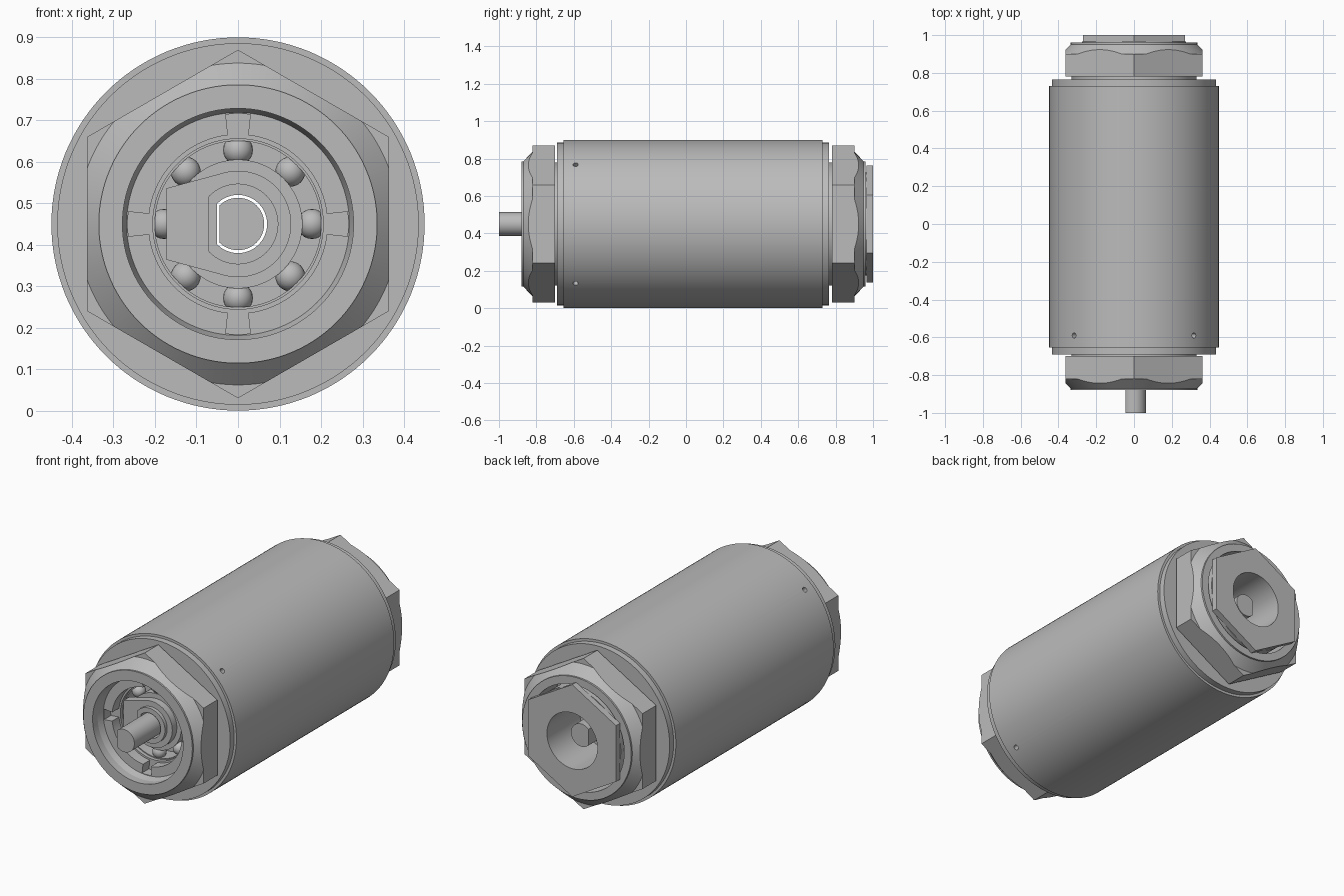
import bpy, bmesh, math
from math import cos, sin, pi, radians
from mathutils import Matrix, Vector

if "Cube" in bpy.data.objects:
    bpy.data.objects.remove(bpy.data.objects["Cube"])

ZC = 0.45  # height of the long axis
grey = bpy.data.materials.new("steel grey")
grey.diffuse_color = (0.5, 0.5, 0.5, 1)
grey.use_nodes = True
grey.node_tree.nodes["Principled BSDF"].inputs["Base Color"].default_value = grey.diffuse_color


def finish(name, bm, smooth=True):
    bmesh.ops.recalc_face_normals(bm, faces=bm.faces)
    me = bpy.data.meshes.new(name)
    bm.to_mesh(me)
    bm.free()
    ob = bpy.data.objects.new(name, me)
    bpy.context.collection.objects.link(ob)
    me.materials.append(grey)
    if smooth:
        shade(ob)
    return ob


def shade(ob):
    bpy.ops.object.select_all(action='DESELECT')
    ob.select_set(True)
    bpy.context.view_layer.objects.active = ob
    bpy.ops.object.shade_smooth_by_angle(angle=radians(30))


def loft(name, section, extra=(), n=96, closed=True, smooth=True):
    """Sweep section(angle) -> [(radius, y), ...] around the y axis."""
    angles = sorted({round(a % (2 * pi), 6) for a in
                     [2 * pi * i / n for i in range(n)] + list(extra)})
    bm = bmesh.new()
    rings = [[bm.verts.new((r * cos(a), y, ZC + r * sin(a))) for r, y in section(a)]
             for a in angles]
    for i, p in enumerate(rings):
        q = rings[(i + 1) % len(rings)]
        m = len(p)
        for j in range(m if closed else m - 1):
            k = (j + 1) % m
            bm.faces.new((p[j], p[k], q[k], q[j]))
    bmesh.ops.remove_doubles(bm, verts=bm.verts, dist=1e-5)
    return finish(name, bm, smooth)


def tube(outer, inner, y0, y1):
    return lambda a: [(inner(a), y0), (outer(a), y0), (outer(a), y1), (inner(a), y1)]


def circle(r):
    return lambda a: r


def hexagon(flat):
    return lambda a: flat / cos((a + pi / 6) % (pi / 3) - pi / 6)


def dee(r, flat):  # circle with a flat on the -x side
    return lambda a: min(r, flat / -cos(a)) if cos(a) < -1e-6 else r


def dee_corners(r, flat):
    t = math.acos(-flat / r)
    return [t, -t]


# Main cylinder with stepped collars and necks
body_profile = [(.21, -.70), (.33, -.70), (.33, -.69), (.435, -.69), (.435, -.655),
                (.449, -.655), (.449, .73), (.435, .73), (.435, .765), (.33, .765),
                (.33, .78), (.16, .78), (.16, -.62), (.21, -.62)]
body = loft("body", lambda a: body_profile, n=128, smooth=False)

# Four small radial pin holes
bm = bmesh.new()
for k in range(4):
    a = pi / 4 + k * pi / 2
    d = Vector((cos(a), 0, sin(a)))
    m = (Matrix.Translation(d * .44 + Vector((0, -.59, ZC)))
         @ d.to_track_quat('Z', 'Y').to_matrix().to_4x4())
    bmesh.ops.create_cone(bm, cap_ends=True, segments=16, radius1=.014, radius2=.014,
                          depth=.1, matrix=m)
cutter = finish("pin_hole_cutter", bm, smooth=False)
cutter.hide_render = True
mod = body.modifiers.new("pin_holes", 'BOOLEAN')
mod.operation, mod.solver, mod.object = 'DIFFERENCE', 'EXACT', cutter
bpy.context.view_layer.objects.active = body
bpy.ops.object.modifier_apply(modifier=mod.name)
bpy.data.objects.remove(cutter)
shade(body)

# Hex nuts with a conical chamfer toward the outer end
nut_hex = hexagon(.363)


def nut(start, side, bore):
    def section(a):
        h = nut_hex(a)
        c = min(h, .387)
        yc = .17 - .05 * (c - .335) / .052
        prof = [(bore, 0), (bore, .18), (.335, .18), (.335, .17), (c, yc), (h, yc), (h, 0)]
        return [(r, start + side * y) for r, y in prof]
    return section


t = math.acos(.363 / .387)
nut_corners = [k * pi / 3 + s * t for k in range(6) for s in (-1, 1)]
loft("front_nut", nut(-.70, -1, .278), nut_corners, 192)
loft("back_nut", nut(.78, 1, .292), nut_corners, 192)

# Ring with four key slots inside the front nut, with a tapered lip
half = math.asin(.03 / .215)


def slotted(a):
    d = (a + pi / 4) % (pi / 2) - pi / 4
    return .265 if abs(d) < half * .8 + 1e-4 else .215


slot_edges = [k * pi / 2 + s * (half * .8 + e) for k in range(4) for s in (-1, 1)
              for e in (0, .001)]
loft("slotted_ring", lambda a: [(slotted(a), -.74), (.279, -.74), (.279, -.84),
                                (.268, -.80), (slotted(a), -.80)], slot_edges)

# Ball bearing
loft("outer_race", tube(circle(.279), circle(.205), -.74, -.699))
loft("outer_race_inside", tube(circle(.215), circle(.2), -.72, -.62))
loft("inner_race", tube(circle(.155), circle(.10), -.72, -.61))
bm = bmesh.new()
for k in range(8):
    a = k * pi / 4
    bmesh.ops.create_uvsphere(bm, u_segments=20, v_segments=12, radius=.036,
                              matrix=Matrix.Translation((.178 * cos(a), -.69, ZC + .178 * sin(a))))
finish("bearing_balls", bm)

# Core with a D-shaped bore running the whole length
bore, bore_c = dee(.07, .051), dee_corners(.07, .051)
loft("core", tube(circle(.165), bore, -.62, .71), bore_c)

# Cam with a flat-ended tab on the -x side
TX, TZ, R = -.172, .086, .128
tip = math.atan2(TZ, TX)
touch = tip - math.acos(R / math.hypot(TX, TZ))


def cam(a):
    a = abs((a + pi) % (2 * pi) - pi)
    if a >= tip:
        return TX / cos(a)
    return R / cos(a - touch) if a > touch else R


loft("cam", tube(cam, bore, -.76, -.71), bore_c + [tip, -tip, touch, -touch])
loft("hub_collar", tube(dee(.097, .071), bore, -.78, -.75),
     bore_c + dee_corners(.097, .071))
loft("hub_sleeve", tube(circle(.105), bore, -.72, -.61), bore_c)

# D-shaped shaft floating in the bore
shaft = dee(.063, .045)
loft("shaft", lambda a: [(0, -1), (shaft(a), -1), (shaft(a), .92), (0, .92)],
     dee_corners(.063, .045), closed=False)

# Hex end plate with a round socket at the back
plate_hex = hexagon(.27)
loft("end_plate", lambda a: [(.155, .70), (.275, .70), (.275, .965), (plate_hex(a), .965),
                             (plate_hex(a), 1), (.155, 1)])
